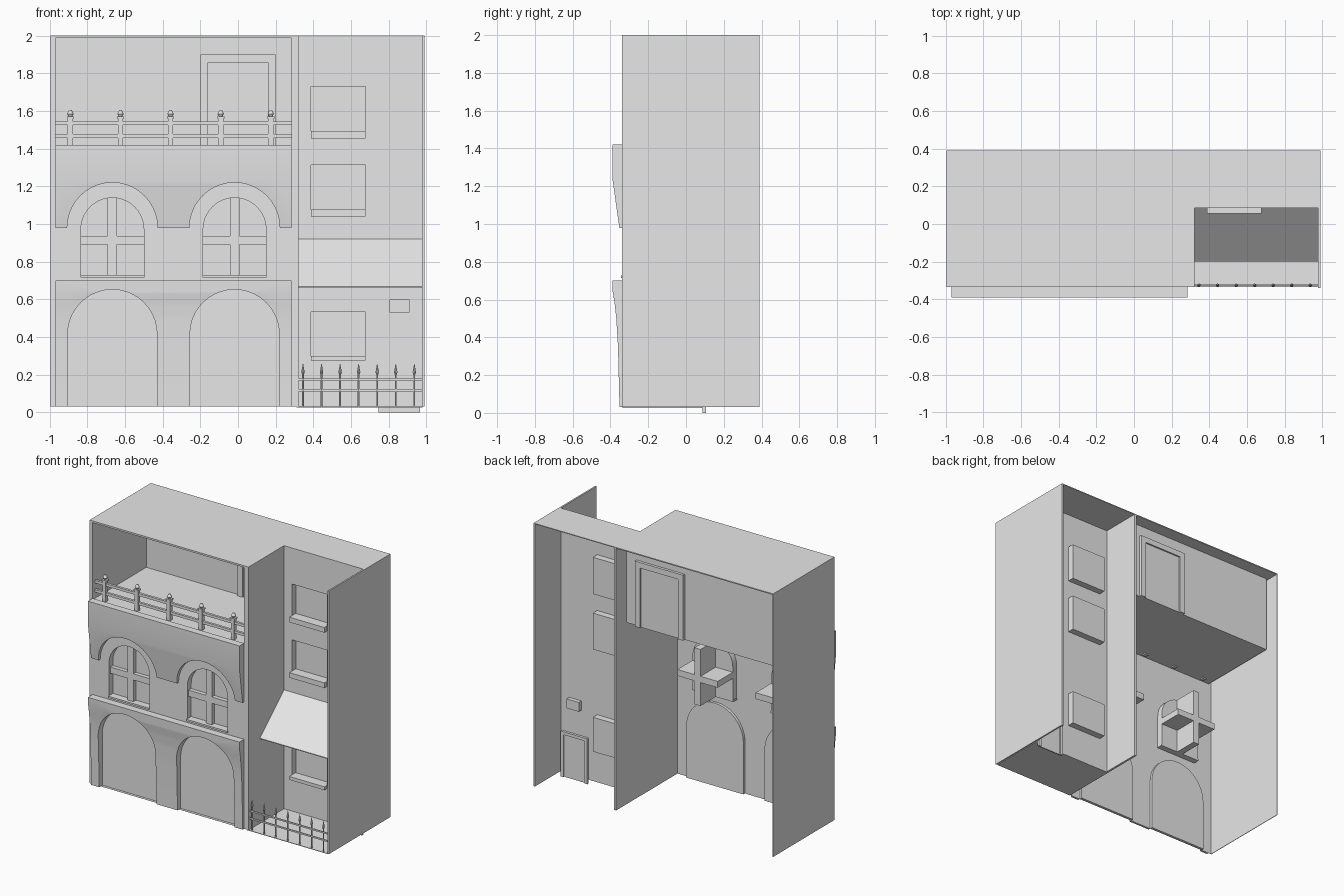
import bpy, bmesh
from math import pi, cos, sin
from mathutils import Vector

cube = bpy.data.objects.get("Cube")
if cube:
    bpy.data.objects.remove(cube, do_unlink=True)

plaster = bpy.data.materials.new("grey_plaster")
plaster.use_nodes = True
GREY = (0.8, 0.8, 0.8, 1)
plaster.diffuse_color = GREY
plaster.node_tree.nodes["Principled BSDF"].inputs["Base Color"].default_value = GREY


def finish(name, bm, smooth=False):
    mesh = bpy.data.meshes.new(name)
    bm.to_mesh(mesh)
    bm.free()
    ob = bpy.data.objects.new(name, mesh)
    bpy.context.scene.collection.objects.link(ob)
    mesh.materials.append(plaster)
    if smooth:
        bpy.ops.object.select_all(action='DESELECT')
        ob.select_set(True)
        bpy.context.view_layer.objects.active = ob
        bpy.ops.object.shade_smooth_by_angle(angle=0.6)
    return ob


def add_box(bm, x0, x1, y0, y1, z0, z1):
    verts = bmesh.ops.create_cube(bm, size=1)["verts"]
    for v in verts:
        v.co = Vector((x1 if v.co.x > 0 else x0, y1 if v.co.y > 0 else y0,
                       z1 if v.co.z > 0 else z0))


def box(name, *b):
    bm = bmesh.new()
    add_box(bm, *b)
    return finish(name, bm)


def rect(x0, x1, z0, z1):
    return [(x0, z0), (x1, z0), (x1, z1), (x0, z1)]


def arc(cx, zc, r, n=20):
    # half circle from right to left over the top
    return [(cx + r * cos(pi * i / n), zc + r * sin(pi * i / n)) for i in range(n + 1)]


def arch(cx, r, z0, zc):
    return [(cx - r, z0), (cx + r, z0)] + arc(cx, zc, r)


def fill(bm, loops, y):
    # flat vertical sheet: first loop is the outline, the rest are holes
    edges = []
    for loop in loops:
        vs = [bm.verts.new((x, y, z)) for x, z in loop]
        edges += [bm.edges.new((a, b)) for a, b in zip(vs, vs[1:] + vs[:1])]
    bmesh.ops.triangle_fill(bm, edges=edges, use_beauty=True, use_dissolve=False)
    flip = [f for f in bm.faces if f.normal.y > 0]
    bmesh.ops.reverse_faces(bm, faces=flip)


def wall(name, loops, y):
    bm = bmesh.new()
    fill(bm, loops, y)
    finish(name, bm)


def niche(name, loop, y, depth):
    # recess with side walls and a back panel
    bm = bmesh.new()
    front = [bm.verts.new((x, y, z)) for x, z in loop]
    back = [bm.verts.new((x, y + depth, z)) for x, z in loop]
    bm.faces.new(back)
    for i in range(len(loop)):
        j = (i + 1) % len(loop)
        bm.faces.new((front[j], front[i], back[i], back[j]))
    finish(name, bm, smooth=True)


def trim(name, loop, y_back, profile):
    # solid moulding whose front follows a profile of (z, y) points
    bm = bmesh.new()
    fill(bm, [loop], y_back)
    ext = bmesh.ops.extrude_face_region(bm, geom=bm.faces[:])
    front = [v for v in ext["geom"] if isinstance(v, bmesh.types.BMVert)]
    for v in front:
        v.co.y -= 0.02
    for z, _ in profile[1:-1]:
        bmesh.ops.bisect_plane(bm, geom=bm.verts[:] + bm.edges[:] + bm.faces[:],
                               plane_co=(0, 0, z), plane_no=(0, 0, 1))
    for v in bm.verts:
        if v.co.y < y_back - 0.01:
            for (za, ya), (zb, yb) in zip(profile, profile[1:]):
                if za - 1e-4 <= v.co.z <= zb + 1e-4:
                    v.co.y = ya + (yb - ya) * (v.co.z - za) / (zb - za)
    bmesh.ops.recalc_face_normals(bm, faces=bm.faces[:])
    finish(name, bm, smooth=True)


L, R = -0.995, 0.31         # main block sides
IL, IR = -0.97, 0.285       # trim and balcony sides
FRONT, BACK, BASE = -0.335, 0.39, 0.03
BAYS = (-0.667, -0.018)

# Main facade with its recesses
doors = [arch(c, 0.237, BASE + 0.001, 0.415) for c in BAYS]
windows = [arch(c, 0.167, 0.715, 0.972) for c in BAYS]
balcony = rect(IL, IR, 1.41, 1.987)
wall("main_facade", [rect(L, R, BASE, 2)] + doors + windows + [balcony], FRONT)
niche("balcony_recess", balcony, FRONT, 0.635)
for i, c in enumerate(BAYS):
    niche(f"arched_doorway_{i}", doors[i], FRONT, 0.02)
    niche(f"arched_window_{i}", windows[i], FRONT, 0.045)
    bm = bmesh.new()
    add_box(bm, c - 0.025, c + 0.025, -0.32, -0.11, 0.715, 1.138)
    add_box(bm, c - 0.167, c + 0.167, -0.32, -0.11, 0.89, 0.937)
    finish(f"window_bars_{i}", bm)
    box(f"window_sill_{i}", c - 0.17, c + 0.17, -0.345, -0.29, 0.715, 0.728)

# Lower and upper mouldings, notched around the arches
low, high = [(IL, 0.70), (IL, BASE)], [(IL, 1.42), (IL, 0.98)]
for c in BAYS:
    low += [(c - 0.237, BASE)] + arc(c, 0.415, 0.237)[::-1] + [(c + 0.237, BASE)]
    high += arc(c, 0.98, 0.24)[::-1]
low += [(IR, BASE), (IR, 0.70)]
high += [(IR, 0.98), (IR, 1.42)]
trim("lower_moulding", low, FRONT,
     [(BASE, -0.352), (0.35, -0.360), (0.5, -0.369), (0.58, -0.378), (0.64, -0.388), (0.70, -0.39)])
trim("upper_moulding", high, FRONT, [(0.98, -0.353), (1.23, -0.388), (1.42, -0.39)])

# Outer shell, open at the back and below
box("left_wall", L, L + 0.004, FRONT, BACK, BASE, 2)
box("divider_wall", R - 0.004, R + 0.012, FRONT, BACK, BASE, 2)
box("right_wall", 0.978, 0.99, FRONT - 0.005, BACK, BASE, 2)
box("main_roof", L, R, FRONT, BACK, 1.992, 2)
box("side_roof", R, 0.98, 0.085, BACK, 1.994, 2)
box("yard_floor", R, 0.98, FRONT, 0.085, BASE - 0.004, BASE)


def door_frame(name, x0, x1, z0, z1, y0, y1, w):
    bm = bmesh.new()
    add_box(bm, x0, x0 + w, y0, y1, z0, z1)
    add_box(bm, x1 - w, x1, y0, y1, z0, z1)
    add_box(bm, x0 + w, x1 - w, y0, y1, z1 - w, z1)
    finish(name, bm)


# Doors
door_frame("balcony_door_frame", -0.2, 0.2, 1.41, 1.9, 0.28, 0.32, 0.042)
box("balcony_door", -0.158, 0.158, 0.292, 0.308, 1.41, 1.858)
door_frame("back_door_frame", 0.745, 0.965, 0, 0.34, 0.087, 0.105, 0.022)
box("back_door", 0.767, 0.943, 0.087, 0.095, 0, 0.318)


def post(bm, x, y, parts):
    # stack of turned sections: (z0, z1, lower radius, upper radius, sides)
    for z0, z1, r0, r1, n in parts:
        vs = bmesh.ops.create_cone(bm, cap_ends=True, segments=n, radius1=r0,
                                   radius2=r1, depth=z1 - z0)["verts"]
        bmesh.ops.translate(bm, verts=vs, vec=(x, y, (z0 + z1) / 2))


# Balcony railing
bm = bmesh.new()
for i in range(5):
    x = -0.89 + 0.266 * i
    add_box(bm, x - 0.014, x + 0.014, -0.314, -0.286, 1.40, 1.56)
    add_box(bm, x - 0.019, x + 0.019, -0.319, -0.281, 1.56, 1.57)
    post(bm, x, -0.30, [(1.57, 1.585, 0.009, 0.017, 12), (1.585, 1.605, 0.017, 0.007, 12)])
for z in (1.457, 1.525):
    add_box(bm, IL, IR, -0.309, -0.291, z, z + 0.02)
finish("balcony_railing", bm)

# Side facade with windows, vent and awning
SIDE = 0.085
sills = (0.275, 1.04, 1.455)
openings = [rect(0.387, 0.677, z, z + h) for z, h in zip(sills, (0.257, 0.272, 0.275))]
vent = rect(0.808, 0.908, 0.53, 0.60)
wall("side_facade", [rect(R, 0.98, BASE, 2)] + openings + [vent], SIDE)
niche("vent", vent, SIDE, 0.03)
for i, z in enumerate(sills):
    niche(f"side_window_{i}", openings[i], SIDE, 0.05)
    box(f"side_sill_{i}", 0.387, 0.677, 0.055, 0.13, z, z + (0.025 if i == 0 else 0.038))

bm = bmesh.new()
edge = [(SIDE, 0.92), (-0.20, 0.667), (-0.20, 0.661), (SIDE, 0.912)]
ends = [[bm.verts.new((x, y, z)) for y, z in edge] for x in (R + 0.012, 0.978)]
for i in range(4):
    j = (i + 1) % 4
    bm.faces.new((ends[0][i], ends[0][j], ends[1][j], ends[1][i]))
bmesh.ops.recalc_face_normals(bm, faces=bm.faces[:])
finish("awning", bm)

# Yard fence with spear tips
bm = bmesh.new()
for i in range(7):
    post(bm, 0.345 + 0.0985 * i, -0.325,
         [(BASE, 0.20, 0.005, 0.005, 8), (0.20, 0.213, 0.005, 0.009, 8),
          (0.213, 0.258, 0.009, 0.001, 8)])
for z in (0.112, 0.168):
    add_box(bm, R + 0.01, 0.978, -0.329, -0.321, z, z + 0.011)
finish("yard_fence", bm)
